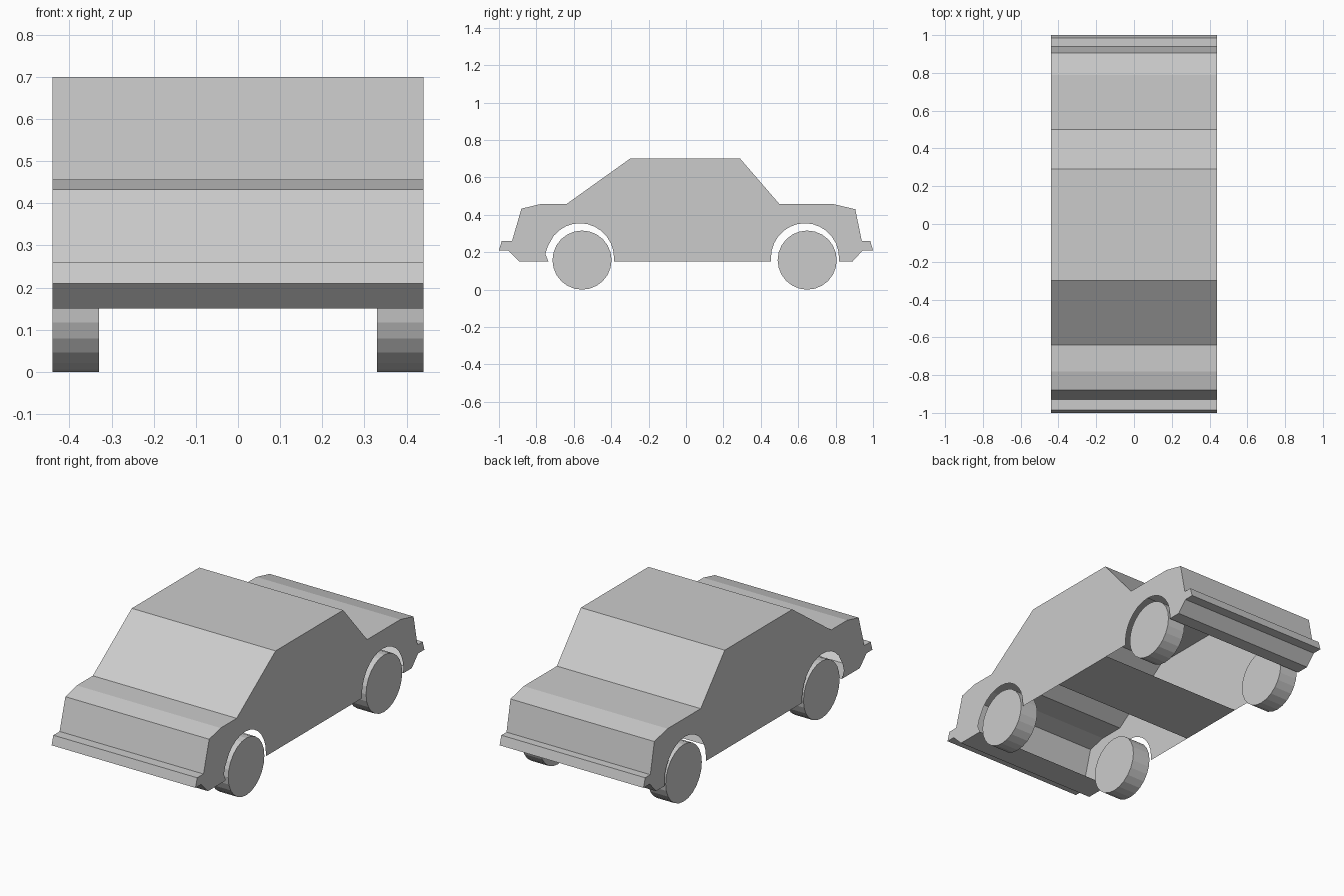
import bpy
import bmesh
from math import cos, sin, radians, pi
from mathutils import Matrix

if "Cube" in bpy.data.objects:
    bpy.data.objects.remove(bpy.data.objects["Cube"])

HALF = 0.44   # half width of the car


def make_object(name, bm):
    mesh = bpy.data.meshes.new(name)
    bm.to_mesh(mesh)
    bm.free()
    obj = bpy.data.objects.new(name, mesh)
    bpy.context.collection.objects.link(obj)
    return obj


def arch(cy, cz, ry, rz, start, end, steps):
    """Points of a wheel opening in the side outline."""
    angles = [radians(start + (end - start) * i / steps) for i in range(steps + 1)]
    return [(cy + ry * cos(a), cz + rz * sin(a)) for a in angles]


# Upper outline (y, z), front lower edge over the roof to the rear lower edge
shell = [(-0.735, 0.15), (-0.89, 0.15), (-0.95, 0.21), (-1.0, 0.21),
         (-0.985, 0.26), (-0.93, 0.26), (-0.88, 0.433), (-0.78, 0.457),
         (-0.64, 0.457), (-0.30, 0.70), (0.29, 0.70), (0.50, 0.457),
         (0.79, 0.457), (0.905, 0.43), (0.94, 0.26), (0.985, 0.26),
         (1.0, 0.21), (0.945, 0.21), (0.89, 0.15), (0.817, 0.15)]

# Lower outline: rear wheel opening, sill with floor ends, front wheel opening
rear_arch = arch(0.636, 0.17, 0.182, 0.185, 0, 180, 14)
sill = [(0.455, 0.15), (0.30, 0.15), (-0.09, 0.15), (-0.385, 0.15)]
front_arch = arch(-0.567, 0.17, 0.182, 0.185, 0, 140, 11)
front_arch += [(-0.74, 0.23), (-0.752, 0.19)]
outline = shell + rear_arch + sill + front_arch

# Car body: thin shell with flat sides, open wheel wells and a cabin floor
bm = bmesh.new()
left = [bm.verts.new((-HALF, y, z)) for y, z in outline]
right = [bm.verts.new((HALF, y, z)) for y, z in outline]
bm.faces.new(left)
bm.faces.new(right[::-1])
floor_start = len(shell) + len(rear_arch) + 1
for i in list(range(len(shell) - 1)) + [floor_start]:
    bm.faces.new((left[i], right[i], right[i + 1], left[i + 1]))
bmesh.ops.recalc_face_normals(bm, faces=bm.faces)
make_object("car_body", bm)

# Wheels: closed 24-sided discs
for end, y in (("front", -0.556), ("rear", 0.648)):
    for side, x in (("left", -0.385), ("right", 0.385)):
        bm = bmesh.new()
        bmesh.ops.create_cone(
            bm, cap_ends=True, segments=24, radius1=0.158, radius2=0.158, depth=0.11,
            matrix=Matrix.Translation((x, y, 0.158)) @ Matrix.Rotation(pi / 2, 4, 'Y'))
        make_object(f"{end}_{side}_wheel", bm)
